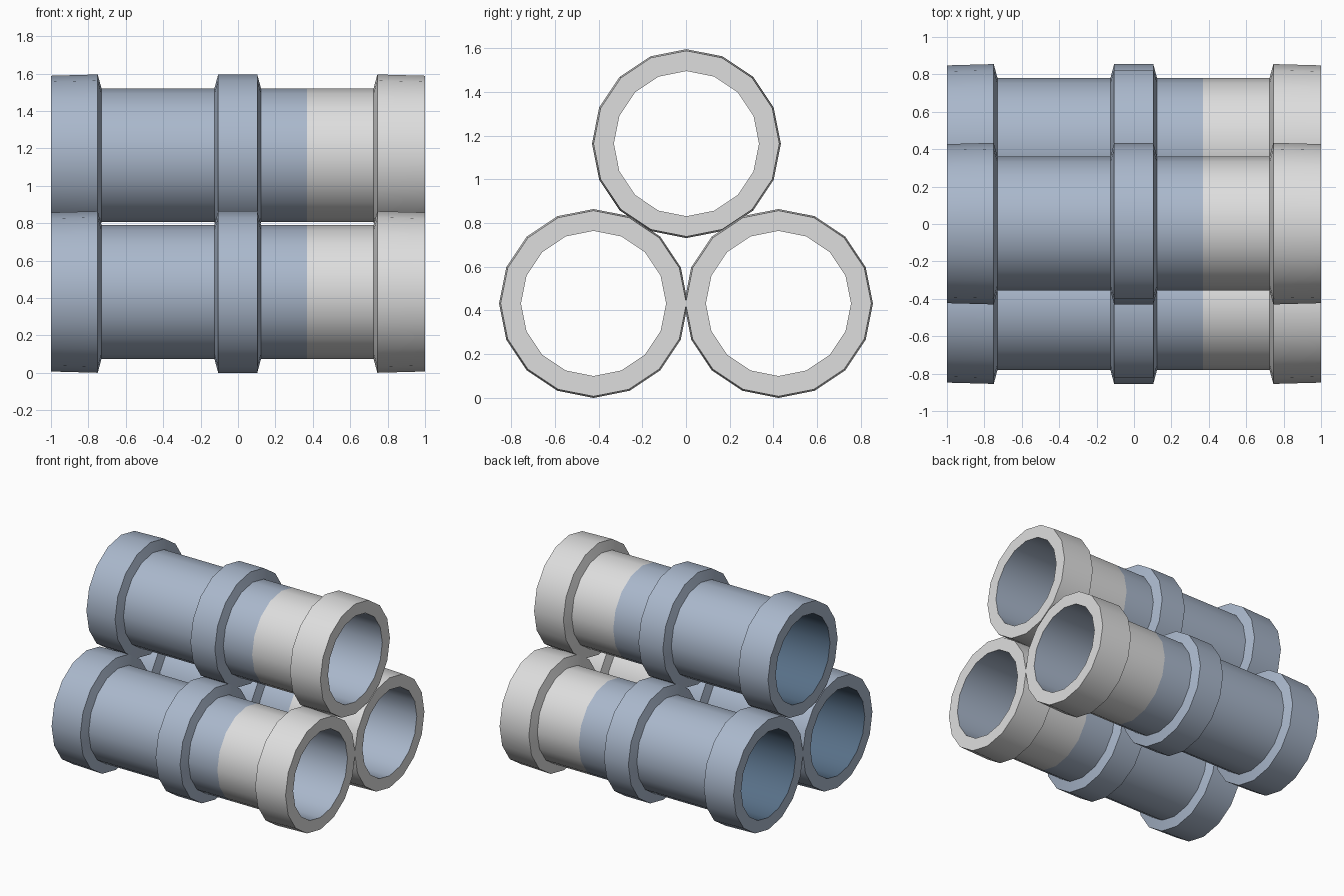
import bpy, bmesh, math

if "Cube" in bpy.data.objects:
    bpy.data.objects.remove(bpy.data.objects["Cube"])

SIDES = 16
PAINT_SPLIT = 0.37   # blue paint ends here on the outside
INNER_SPLIT = 0.0    # inside colour changes here


def material(name, rgb):
    m = bpy.data.materials.new(name)
    m.diffuse_color = tuple((c / 255 / 12.92) if c < 11 else ((c / 255 + 0.055) / 1.055) ** 2.4
                            for c in rgb) + (1,)
    m.use_nodes = True
    m.node_tree.nodes["Principled BSDF"].inputs["Base Color"].default_value = m.diffuse_color
    return m


MATS = [material("pale_blue", (170, 184, 204)),
        material("light_grey", (222, 222, 222)),
        material("dark_blue", (88, 112, 136))]

# closed wall profile (x, radius): outside left to right, then back through the bore
OUTER = [(-1, .425), (-.75, .432), (-.73, .358), (-.126, .358), (-.106, .432),
         (.103, .432), (.123, .358), (PAINT_SPLIT, .358), (.725, .358),
         (.745, .432), (1, .425)]
INNER = [(1, .332), (INNER_SPLIT, .332), (-1, .332)]


def pipe(name, y, z):
    profile = OUTER + INNER
    bm = bmesh.new()
    rings = []
    for x, r in profile:
        rings.append([bm.verts.new((x, r * math.sin(math.tau * k / SIDES),
                                    r * math.cos(math.tau * k / SIDES)))
                      for k in range(SIDES)])
    n = len(profile)
    for i in range(n):
        a, b = rings[i], rings[(i + 1) % n]
        mid = (profile[i][0] + profile[(i + 1) % n][0]) / 2
        bore = len(OUTER) <= i < n - 1
        for k in range(SIDES):
            j = (k + 1) % SIDES
            f = bm.faces.new((a[k], a[j], b[j], b[k]))
            if bore:
                f.material_index = 0 if mid > INNER_SPLIT else 2
            else:
                f.material_index = 1 if mid > PAINT_SPLIT else 0
    bmesh.ops.recalc_face_normals(bm, faces=bm.faces)
    mesh = bpy.data.meshes.new(name)
    bm.to_mesh(mesh)
    bm.free()
    for m in MATS:
        mesh.materials.append(m)
    ob = bpy.data.objects.new(name, mesh)
    ob.location = (0, y, z)
    bpy.context.collection.objects.link(ob)
    bpy.ops.object.select_all(action='DESELECT')
    ob.select_set(True)
    bpy.context.view_layer.objects.active = ob
    bpy.ops.object.shade_smooth_by_angle(angle=math.radians(30))


# stack of three pipes
pipe("front_pipe", -.423, .432)
pipe("back_pipe", .423, .432)
pipe("top_pipe", .002, 1.163)
